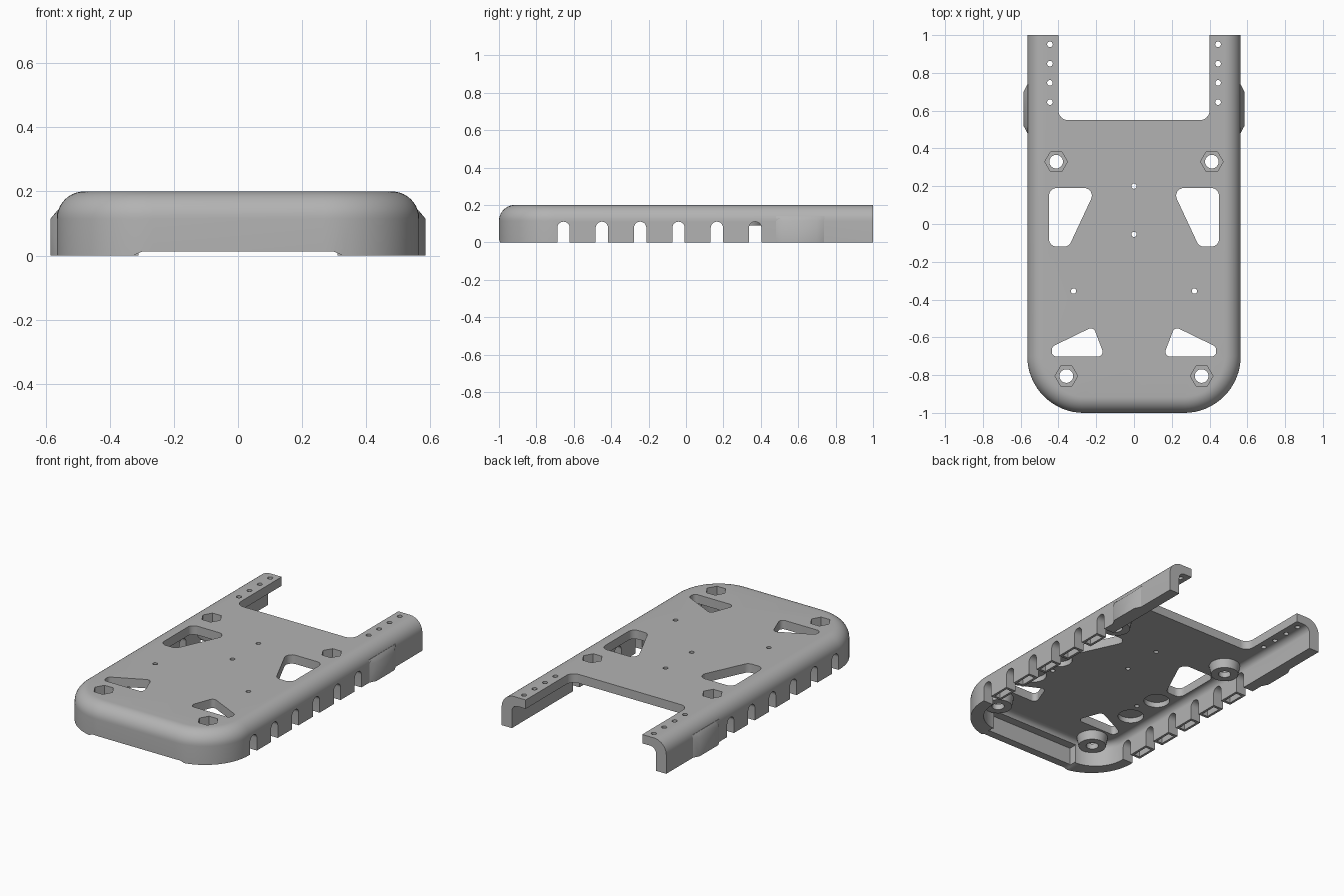
import bpy, bmesh, math
from mathutils import Vector

cube = bpy.data.objects.get("Cube")
if cube:
    bpy.data.objects.remove(cube, do_unlink=True)

grey = bpy.data.materials.new("mid grey")
grey.use_nodes = True
grey.diffuse_color = (0.45, 0.45, 0.45, 1)
grey.node_tree.nodes["Principled BSDF"].inputs["Base Color"].default_value = (0.45, 0.45, 0.45, 1)


def loft(bm, rings):
    """Closed solid through rings of equal point count."""
    rows = [[bm.verts.new(p) for p in ring] for ring in rings]
    n = len(rows[0])
    faces = [bm.faces.new(rows[0][::-1]), bm.faces.new(rows[-1])]
    for a, b in zip(rows, rows[1:]):
        faces += [bm.faces.new((a[i], a[(i + 1) % n], b[(i + 1) % n], b[i])) for i in range(n)]
    bmesh.ops.recalc_face_normals(bm, faces=faces)


def outline(w, front, back, r, z, steps=16):
    """U-shaped plan with two rounded front corners."""
    pts = [Vector((w, back, z)), Vector((-w, back, z))]
    for cx, start in ((-w + r, math.pi), (w - r, 1.5 * math.pi)):
        for i in range(steps + 1):
            a = start + i * math.pi / 2 / steps
            pts.append(Vector((cx + r * math.cos(a), front + r + r * math.sin(a), z)))
    return pts


def shell(bm, w, front, back, r, z0, top, fillet):
    rings = [outline(w, front, back, r, z0)]
    for i in range(11):
        a = i * math.pi / 20
        inset = fillet * (1 - math.cos(a))
        rings.append(outline(w - inset, front + inset, back, r - inset, top - fillet + fillet * math.sin(a)))
    loft(bm, rings)


def rounded(corners, r, steps=6):
    """Round the corners of a plan polygon."""
    out = []
    for i, c in enumerate(corners):
        c = Vector(c)
        u = (Vector(corners[i - 1]) - c).normalized()
        v = (Vector(corners[(i + 1) % len(corners)]) - c).normalized()
        half = u.angle(v) / 2
        d = r / math.tan(half)
        centre = c + (u + v).normalized() * r / math.sin(half)
        p, q = c + u * d - centre, c + v * d - centre
        for k in range(steps + 1):
            t = k / steps
            out.append(centre + (p * (1 - t) + q * t).normalized() * r)
    return out


def prism(bm, pts, z0, z1):
    loft(bm, [[Vector((p[0], p[1], z)) for p in pts] for z in (z0, z1)])


def box(bm, x0, x1, y0, y1, z0, z1):
    prism(bm, ((x0, y0), (x1, y0), (x1, y1), (x0, y1)), z0, z1)


def tube(bm, x, y, r0, r1, z0, z1, n=32):
    loft(bm, [[Vector((x + r * math.cos(2 * math.pi * i / n), y + r * math.sin(2 * math.pi * i / n), z))
               for i in range(n)] for r, z in ((r0, z0), (r1, z1))])


def make(name, bm):
    mesh = bpy.data.meshes.new(name)
    bm.to_mesh(mesh)
    bm.free()
    mesh.materials.append(grey)
    ob = bpy.data.objects.new(name, mesh)
    bpy.context.collection.objects.link(ob)
    return ob


def combine(target, bm, operation):
    tool = make("cutter", bm)
    tool.hide_render = True
    mod = target.modifiers.new("combine", "BOOLEAN")
    mod.operation, mod.solver, mod.object = operation, "EXACT", tool
    bpy.context.view_layer.objects.active = target
    bpy.ops.object.modifier_apply(modifier=mod.name)
    bpy.data.objects.remove(tool, do_unlink=True)


CEILING = 0.145
SLOT, PITCH, FIRST = 0.066, 0.205, -0.655
nuts = [(s * x, y) for s in (1, -1) for x, y in ((0.412, 0.33), (0.358, -0.805))]

# outer body with rolled top edge
bm = bmesh.new()
shell(bm, 0.565, -1, 1, 0.3, 0, 0.2, 0.085)
body = make("chassis_shell", bm)

# hollow underside
bm = bmesh.new()
shell(bm, 0.495, -0.9, 1.1, 0.2, -0.1, CEILING, 0.04)
combine(body, bm, "DIFFERENCE")

# thinned front wall with raised lower lip
bm = bmesh.new()
box(bm, -0.31, 0.31, -0.95, -0.85, -0.1, 0.12)
combine(body, bm, "DIFFERENCE")
bm = bmesh.new()
lip = [(-0.35, -0.01), (-0.3, 0.012), (0.3, 0.012), (0.35, -0.01)]
loft(bm, [[Vector((x, y, z)) for x, z in lip] for y in (-1.1, -0.9)])
combine(body, bm, "DIFFERENCE")

# opening between the rear arms
bm = bmesh.new()
prism(bm, rounded([(-0.4, 0.55), (0.4, 0.55), (0.4, 1.3), (-0.4, 1.3)], 0.05), -0.1, 0.4)
combine(body, bm, "DIFFERENCE")

# arched side slots and the pockets under the wall between them
bm = bmesh.new()
for s in (1, -1):
    for i in range(6):
        y = FIRST + i * PITCH
        arch = [(y - SLOT / 2, -0.1), (y + SLOT / 2, -0.1)]
        arch += [(y + SLOT / 2 * math.cos(a * math.pi / 12), 0.078 + SLOT / 2 * math.sin(a * math.pi / 12))
                 for a in range(13)]
        loft(bm, [[Vector((s * x, py, pz)) for py, pz in arch] for x in (0.47, 0.7)])
        if i < 5:
            m = y + PITCH / 2
            box(bm, min(s * 0.51, s * 0.55), max(s * 0.51, s * 0.55), m - 0.053, m + 0.053, -0.1, 0.08)
combine(body, bm, "DIFFERENCE")

# nut bosses under the deck
bm = bmesh.new()
for x, y in nuts:
    tube(bm, x, y, 0.08, 0.095, 0.09, 0.17)
combine(body, bm, "UNION")

# hexagonal nut seats and round deck pockets
bm = bmesh.new()
for x, y in nuts:
    tube(bm, x, y, 0.06, 0.06, 0.125, 0.3, 6)
for s in (1, -1):
    for y in (-0.47, -0.235):
        tube(bm, s * 0.37, y, 0.075, 0.075, 0.12, 0.178)
combine(body, bm, "DIFFERENCE")

# through holes and lightening windows
bm = bmesh.new()
for x, y in nuts:
    tube(bm, x, y, 0.036, 0.036, -0.1, 0.3)
for y in (0.2, -0.055):
    tube(bm, 0, y, 0.014, 0.014, -0.1, 0.3, 16)
large = [(0.45, 0.19), (0.20, 0.19), (0.345, -0.12), (0.45, -0.12)]
small = [(0.435, -0.702), (0.435, -0.65), (0.215, -0.543), (0.155, -0.702)]
for s in (1, -1):
    tube(bm, s * 0.32, -0.355, 0.014, 0.014, -0.1, 0.3, 16)
    for i in range(4):
        tube(bm, s * 0.445, 0.645 + i * 0.102, 0.015, 0.015, 0.1, 0.3, 16)
    for corners, r in ((large, 0.04), (small, 0.025)):
        prism(bm, rounded([(s * x, y) for x, y in corners], r), -0.1, 0.3)
combine(body, bm, "DIFFERENCE")

parts = [body]

# side bulges on the rear arms
for s, side in ((1, "left"), (-1, "right")):
    bm = bmesh.new()
    rings = []
    for out, z in ((0.585, 0), (0.585, 0.115), (0.563, 0.14)):
        plan = [(0.53, 0.48), (0.564, 0.48), (out, 0.52), (out, 0.70), (0.564, 0.74), (0.53, 0.74)]
        rings.append([Vector((s * x, y, z)) for x, y in plan])
    loft(bm, rings)
    parts.append(make(side + "_side_bulge", bm))

for ob in parts:
    bpy.ops.object.select_all(action="DESELECT")
    ob.select_set(True)
    bpy.context.view_layer.objects.active = ob
    bpy.ops.object.shade_smooth_by_angle(angle=math.radians(30))
